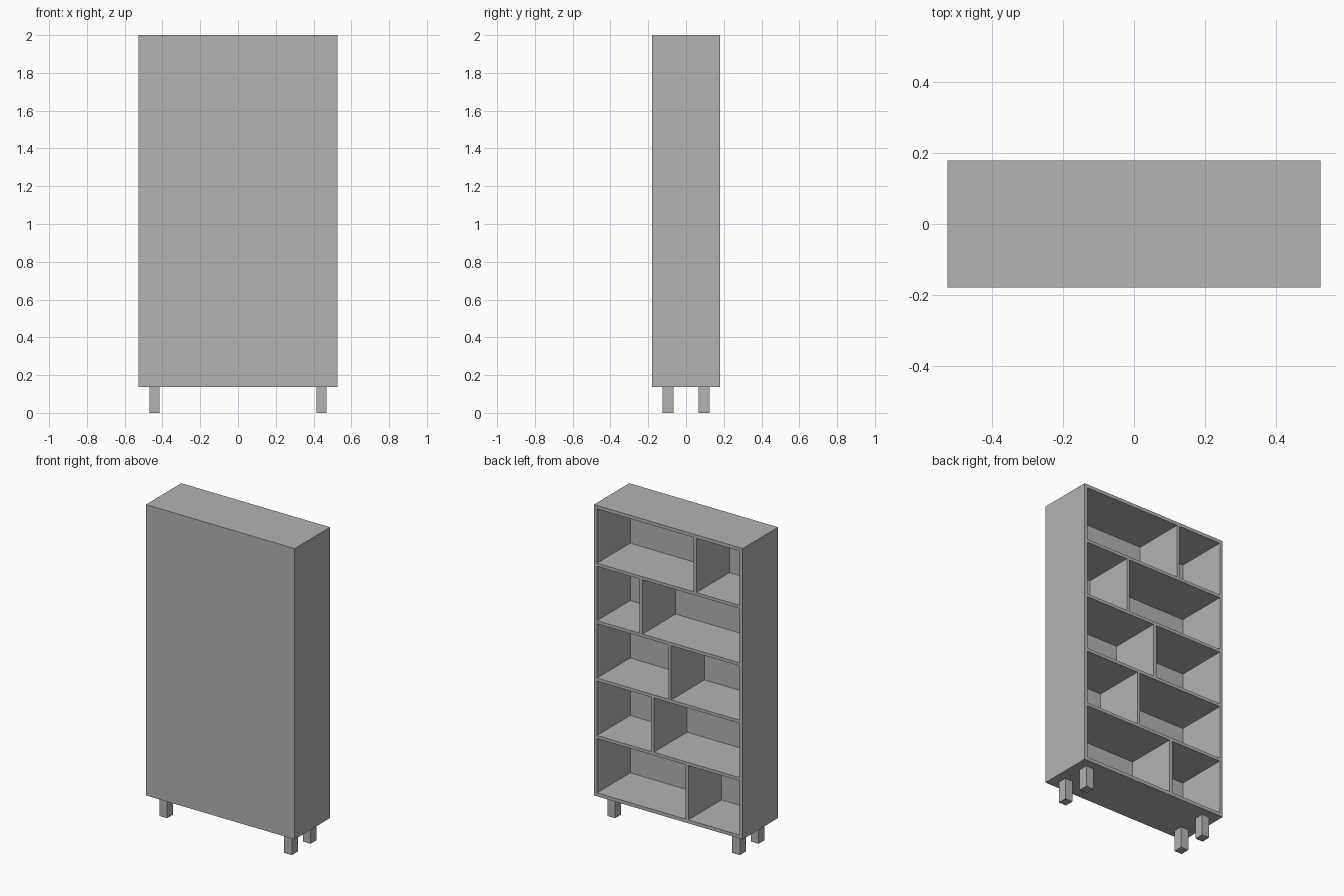
import bpy

default = bpy.data.objects.get("Cube")
if default:
    bpy.data.objects.remove(default, do_unlink=True)

grey = bpy.data.materials.new("plain grey")
grey.use_nodes = True
grey.diffuse_color = (0.45, 0.45, 0.45, 1)
grey.node_tree.nodes["Principled BSDF"].inputs["Base Color"].default_value = grey.diffuse_color


def box(name, x, y, z):
    """Box filling the (low, high) range on each axis."""
    bpy.ops.mesh.primitive_cube_add(size=1, location=[sum(r) / 2 for r in (x, y, z)])
    obj = bpy.context.object
    obj.name = name
    obj.scale = [r[1] - r[0] for r in (x, y, z)]
    bpy.ops.object.transform_apply(location=False, rotation=False, scale=True)
    obj.data.materials.append(grey)
    return obj


W, D = 0.527, 0.179          # half width and half depth
BASE, TOP = 0.137, 2.0       # carcass height range
T, S = 0.022, 0.02           # outer panel and shelf thickness
inner_x = (T - W, W - T)
inner_y = (T - D, D)

# Carcass, open towards +y
box("top_panel", (-W, W), (-D, D), (TOP - T, TOP))
box("bottom_panel", (-W, W), (-D, D), (BASE, BASE + T))
box("left_side", (W - T, W), (-D, D), (BASE + T, TOP - T))
box("right_side", (-W, T - W), (-D, D), (BASE + T, TOP - T))
box("closed_panel", inner_x, (-D, T - D), (BASE + T, TOP - T))

# Shelves with one staggered divider per row, from the bottom up
dividers = [-0.132, 0.113, -0.010, 0.193, -0.189]
rows = len(dividers)
step = (TOP - BASE - 2 * T + S) / rows
for i, x in enumerate(dividers):
    low = BASE + T + i * step
    high = low + step - S
    box(f"divider_{i + 1}", (x - S / 2, x + S / 2), inner_y, (low, high))
    if i < rows - 1:
        box(f"shelf_{i + 1}", inner_x, inner_y, (high, high + S))

# Legs
for sx, side in ((1, "left"), (-1, "right")):
    for sy, end in ((-1, "front"), (1, "back")):
        cx, cy = sx * 0.442, sy * 0.095
        box(f"{end}_{side}_leg", (cx - 0.027, cx + 0.027), (cy - 0.03, cy + 0.03), (0, BASE))
